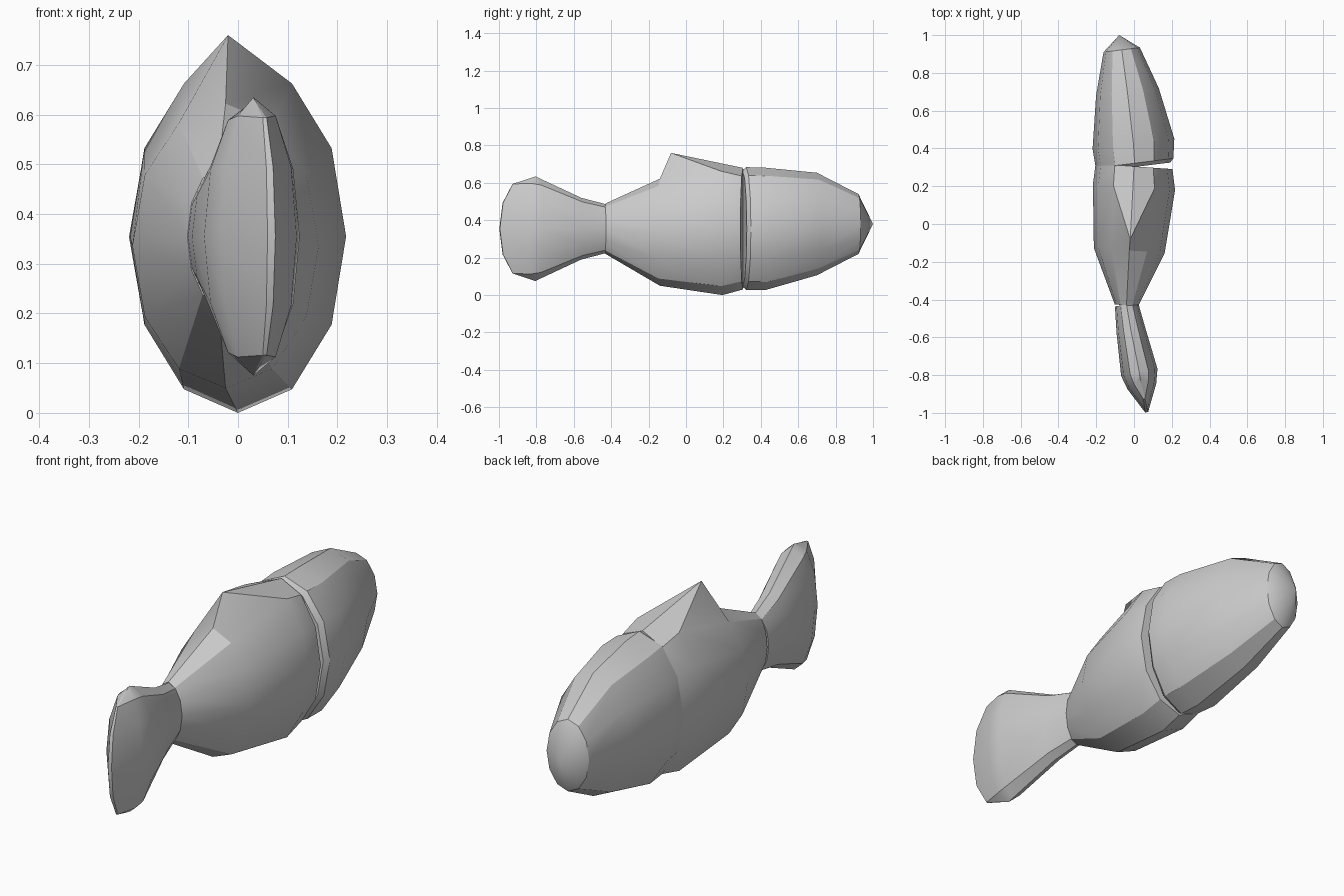
import bpy, bmesh, math
from mathutils import Vector

if "Cube" in bpy.data.objects:
    bpy.data.objects.remove(bpy.data.objects["Cube"])

SIDES = 12
grey = bpy.data.materials.new("plain grey")
grey.diffuse_color = (0.6, 0.6, 0.6, 1)
grey.use_nodes = True
grey.node_tree.nodes["Principled BSDF"].inputs["Base Color"].default_value = grey.diffuse_color


def loft(name, yaw_deg, rings, tip=None, moved=None):
    """Skin 12-sided oval rings: (x, y, z, half width, half height, rearward bulge)."""
    bm = bmesh.new()
    c, s = math.cos(math.radians(yaw_deg)), math.sin(math.radians(yaw_deg))
    loops = []
    for x, y, z, hw, hh, bulge in rings:
        loop = []
        for i in range(SIDES):
            a = 2 * math.pi * i / SIDES
            u = hw * math.cos(a)
            v = -bulge * abs(math.cos(a)) ** 0.7
            loop.append(bm.verts.new((x + u * c - v * s, y + u * s + v * c,
                                      z + hh * math.sin(a))))
        loops.append(loop)
    if moved:
        ring, index, co = moved
        loops[ring][index].co = co
    for a, b in zip(loops, loops[1:]):
        for i in range(SIDES):
            j = (i + 1) % SIDES
            bm.faces.new((a[i], a[j], b[j], b[i]))
    # close both ends, with a pointed fan where a tip is given
    bm.faces.new(loops[0])
    if tip:
        t = bm.verts.new(tip)
        for i in range(SIDES):
            bm.faces.new((loops[-1][i], loops[-1][(i + 1) % SIDES], t))
    else:
        n = SIDES // 4
        end = loops[-1]
        # vertical strips across the end, joining left and right sides
        bm.faces.new((end[n], end[n - 1], end[n + 1]))
        for k in range(1, 2 * n - 1):
            bm.faces.new((end[n - k], end[n - k - 1], end[n + k + 1], end[n + k]))
        bm.faces.new((end[-n], end[-n + 1], end[-n - 1]))
    bmesh.ops.recalc_face_normals(bm, faces=bm.faces)
    mesh = bpy.data.meshes.new(name)
    bm.to_mesh(mesh)
    bm.free()
    mesh.materials.append(grey)
    ob = bpy.data.objects.new(name, mesh)
    bpy.context.collection.objects.link(ob)
    bpy.ops.object.select_all(action='DESELECT')
    ob.select_set(True)
    bpy.context.view_layer.objects.active = ob
    bpy.ops.object.shade_smooth_by_angle(angle=math.radians(30))
    return ob


# head, turned a little to one side, with a pointed snout
loft("head", 7, [
    (0.003, 0.302, 0.355, 0.190, 0.310, 0),
    (0.003, 0.322, 0.356, 0.207, 0.328, 0),
    (-0.003, 0.425, 0.354, 0.218, 0.327, 0),
    (-0.035, 0.700, 0.380, 0.167, 0.274, 0),
    (-0.065, 0.922, 0.380, 0.097, 0.160, 0),
], tip=(-0.078, 1.0, 0.38))

# body: the top point of one ring is pulled back and up into the back fin
loft("body", -4, [
    (0.0, 0.305, 0.355, 0.204, 0.325, 0),
    (0.0, 0.195, 0.355, 0.218, 0.355, 0),
    (-0.025, -0.140, 0.336, 0.188, 0.286, 0),
    (-0.040, -0.430, 0.355, 0.062, 0.135, 0),
], tip=(-0.040, -0.431, 0.355), moved=(1, 3, Vector((-0.02, -0.08, 0.76))))

# tail: flares upright and narrows to a rounded trailing edge
loft("tail", 11, [
    (-0.040, -0.425, 0.355, 0.062, 0.130, 0),
    (-0.017, -0.560, 0.355, 0.077, 0.165, 0),
    (0.028, -0.785, 0.355, 0.098, 0.270, 0),
    (0.031, -0.805, 0.355, 0.078, 0.280, 0.055),
    (0.032, -0.815, 0.355, 0.008, 0.276, 0.185),
])
